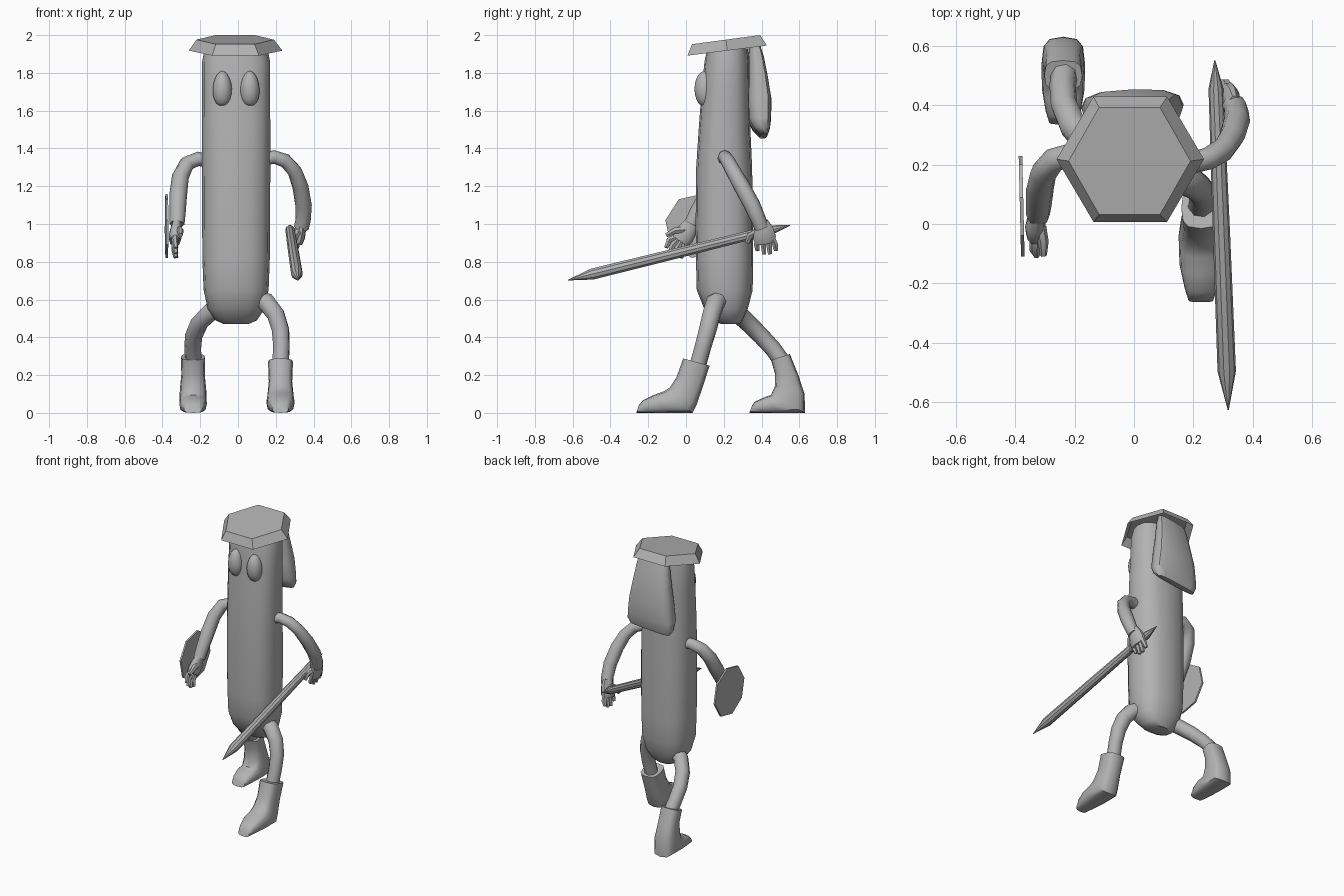
import bpy, bmesh, math
from mathutils import Vector

grey = bpy.data.materials.new("plain grey")
grey.diffuse_color = (0.45, 0.45, 0.45, 1)


def finish(name, bm, angle=40):
    bmesh.ops.recalc_face_normals(bm, faces=bm.faces)
    me = bpy.data.meshes.new(name)
    bm.to_mesh(me)
    bm.free()
    me.materials.append(grey)
    ob = bpy.data.objects.new(name, me)
    bpy.context.collection.objects.link(ob)
    bpy.ops.object.select_all(action='DESELECT')
    ob.select_set(True)
    bpy.context.view_layer.objects.active = ob
    if angle:
        bpy.ops.object.shade_smooth_by_angle(angle=math.radians(angle))
    return ob


def loft(name, rings, sides=12, power=1.0, angle=40, caps=(True, True), turn=0.0):
    """Skin rings given as (centre, half axis u, half axis v); power < 1 is boxier."""
    bm = bmesh.new()
    loops = []
    for c, u, v in rings:
        loop = []
        for i in range(sides):
            a = turn + 2 * math.pi * i / sides
            ca, sa = math.cos(a), math.sin(a)
            p = (Vector(c) + Vector(u) * math.copysign(abs(ca) ** power, ca)
                 + Vector(v) * math.copysign(abs(sa) ** power, sa))
            loop.append(bm.verts.new(p))
        loops.append(loop)
    for a, b in zip(loops, loops[1:]):
        for i in range(sides):
            j = (i + 1) % sides
            bm.faces.new((a[i], a[j], b[j], b[i]))
    if caps[0]:
        bm.faces.new(loops[0])
    if caps[1]:
        bm.faces.new(loops[-1])
    return finish(name, bm, angle)


def tube(name, pts, sides=8, angle=50, flat=1.0):
    """Round limb through points (x, y, z, radius); flat scales the sideways axis."""
    ps = [Vector(p[:3]) for p in pts]
    rings, u = [], None
    for i, p in enumerate(ps):
        t = (ps[min(i + 1, len(ps) - 1)] - ps[max(i - 1, 0)]).normalized()
        ref = u if u else (Vector((1, 0, 0)) if abs(t.x) < .8 else Vector((0, 0, 1)))
        u = (ref - t * ref.dot(t)).normalized()
        r = pts[i][3]
        rings.append((p, u * r * flat, t.cross(u) * r))
    return loft(name, rings, sides, 1.0, angle)


# Body: long rounded column
body = [(.47, .235, .065, .05), (.49, .225, .11, .075), (.55, .212, .15, .115),
        (.65, .205, .172, .148), (.80, .204, .178, .151), (1.0, .203, .18, .152),
        (1.3, .202, .181, .148), (1.5, .204, .181, .137), (1.7, .21, .18, .128),
        (1.86, .216, .18, .118), (1.93, .22, .165, .108)]
loft("body", [((-.01, y, z), (rx, 0, 0), (0, ry, 0)) for z, y, rx, ry in body], 16, .8)

# Cap: tilted hexagonal frustum
loft("cap", [((-.0125, .218, 1.918), (.248, 0, 0), (0, .243, .031)),
             ((-.015, .212, 1.976), (.205, 0, 0), (0, .208, .028))],
     6, 1.0, 0, (False, True))

# Eyes
for side, x in (("right", -.083), ("left", .063)):
    bm = bmesh.new()
    bmesh.ops.create_uvsphere(bm, u_segments=14, v_segments=10, radius=1)
    for v in bm.verts:
        w = 1 - .1 * v.co.z
        v.co = Vector((x + v.co.x * .052 * w, .098 + v.co.y * .053,
                       1.715 + max(v.co.z, -.93) * .095))
    finish(side + "_eye", bm)

# Flap hanging from the back of the cap
flap = [(1.94, .362, .11, .03), (1.88, .37, .12, .042), (1.78, .38, .135, .053),
        (1.66, .388, .155, .065), (1.55, .388, .17, .062), (1.50, .398, .172, .045),
        (1.465, .41, .15, .02)]
loft("back_flap", [((-.005, y, z), (rx, .005, .012), (0, ry, 0))
                   for z, y, rx, ry in flap], 12, .6, 50)

# Arms
tube("left_arm", [(.12, .20, 1.34, .035), (.19, .205, 1.355, .036), (.25, .22, 1.335, .038),
                  (.30, .25, 1.28, .04), (.33, .295, 1.20, .043), (.347, .35, 1.10, .044),
                  (.345, .385, 1.02, .04), (.335, .40, .98, .04)])
tube("right_arm", [(-.14, .22, 1.33, .038), (-.21, .235, 1.345, .038), (-.27, .215, 1.32, .042),
                   (-.305, .17, 1.25, .045), (-.317, .115, 1.15, .047), (-.32, .06, 1.06, .043),
                   (-.323, .03, 1.0, .04)])

# Hands: palm, fingers, thumb
tube("left_palm", [(.338, .395, 1.01, .04), (.33, .41, .97, .055),
                   (.32, .415, .93, .064), (.312, .42, .90, .055)], 10, 50, .55)
for i, (y, z) in enumerate([(.375, .86), (.41, .84), (.44, .842), (.472, .86)]):
    tube(f"left_finger_{i + 1}", [(.318, .385 + .024 * i, .925, .018),
                                  (.31, y, .89, .017), (.298, y + .004, z, .012)], 6)
tube("left_thumb", [(.32, .38, .96, .02), (.305, .34, .94, .018), (.295, .325, .90, .013)], 6)

tube("right_palm", [(-.322, .035, 1.01, .038), (-.328, .01, .97, .052),
                    (-.332, -.012, .935, .058), (-.334, -.03, .91, .05)], 10, 50, .6)
for i, (y, z) in enumerate([(-.105, .875), (-.085, .845), (-.06, .825), (-.025, .82)]):
    tube(f"right_finger_{i + 1}", [(-.333, -.055 + .022 * i, .93, .018),
                                   (-.335, y * .85, z + .04, .017),
                                   (-.328, y, z, .012)], 6)
tube("right_thumb", [(-.315, -.01, .97, .02), (-.305, -.06, .965, .018),
                     (-.305, -.105, .94, .012)], 6)

# Octagonal disc beside the right hand
loft("disc", [((x, .06, .99), (-.004, .172, 0), (0, 0, .172)) for x in (-.384, -.372)],
     8, 1.0, 0, turn=math.radians(35))

# Spear pointed at both ends
tip, tail = Vector((.317, -.625, .703)), Vector((.272, .55, .993))
tube("spear", [(*tip.lerp(tail, t), r) for t, r in
               ((0, .002), (.11, .031), (.5, .029), (.92, .025), (1, .002))], 10, 30)

# Legs
tube("left_leg", [(.10, .18, .60, .05), (.15, .155, .585, .052), (.20, .135, .52, .05),
                  (.225, .115, .44, .048), (.23, .09, .35, .045), (.225, .065, .26, .045)])
tube("right_leg", [(-.09, .24, .56, .05), (-.15, .27, .53, .05), (-.205, .33, .475, .048),
                   (-.235, .40, .405, .046), (-.24, .46, .34, .045), (-.235, .51, .27, .045)])


def boot(name, x, sections):
    """Sections: front (y, z), back (y, z), half width."""
    rings = []
    for yf, zf, yb, zb, w in sections:
        rings.append(((x, (yf + yb) / 2, (zf + zb) / 2), (w, 0, 0),
                      (0, (yf - yb) / 2, (zf - zb) / 2)))
    loft(name, rings, 12, .65, 45)


boot("left_boot", .225, [(-.015, .288, .125, .25, .066), (-.05, .19, .09, .14, .062),
                         (-.085, .135, .055, .04, .07), (-.115, .115, .035, 0, .075),
                         (-.17, .095, -.1, 0, .072), (-.23, .066, -.2, 0, .055),
                         (-.25, .04, -.263, 0, .042)])
boot("right_boot", -.238, [(.45, .28, .55, .312, .064), (.47, .21, .595, .2, .062),
                           (.47, .14, .628, .1, .07), (.45, .095, .63, 0, .073),
                           (.42, .085, .49, 0, .072), (.365, .06, .40, 0, .06),
                           (.35, .04, .335, 0, .048)])
